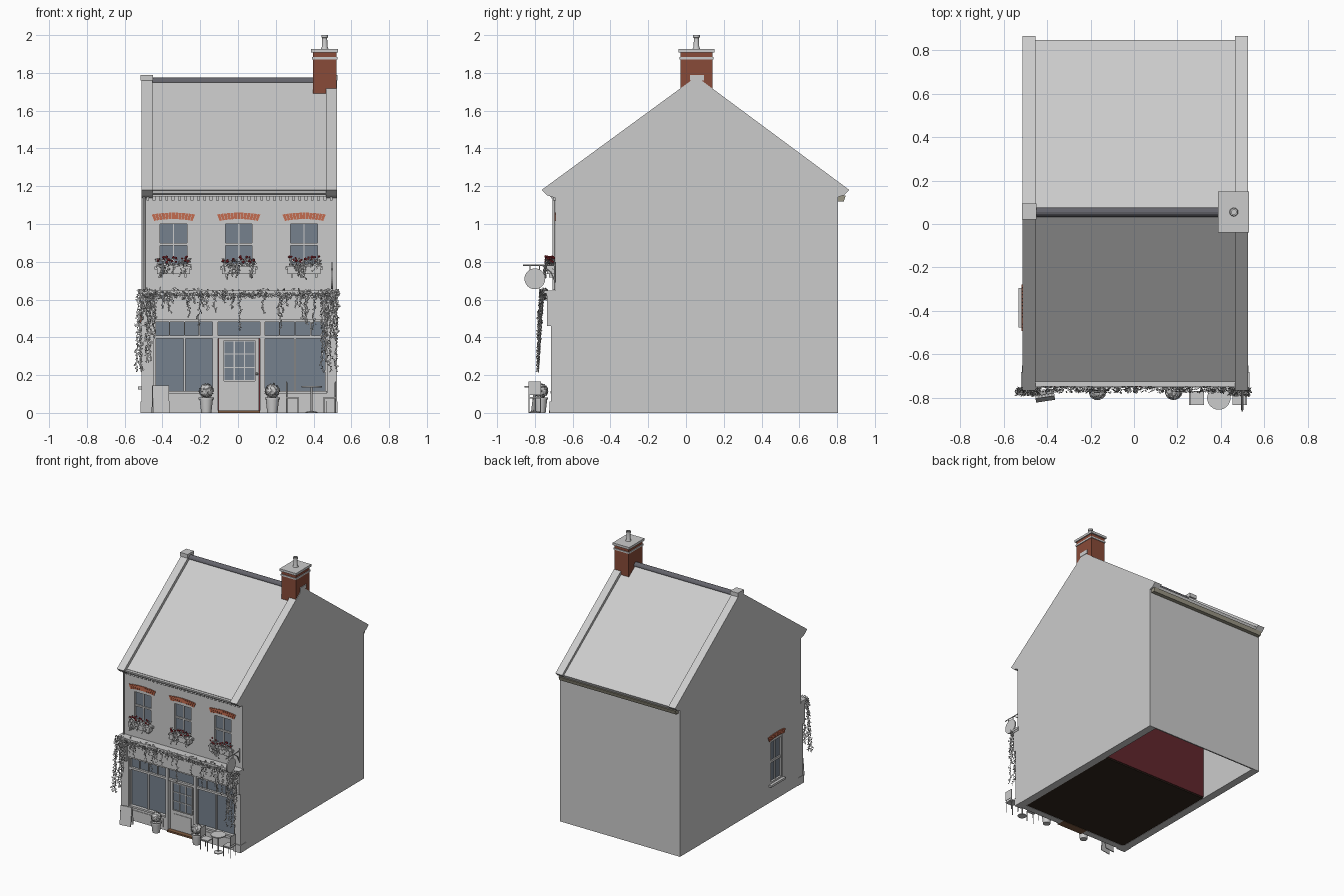
import bpy, bmesh, math, random
from mathutils import Vector, Matrix

if "Cube" in bpy.data.objects:
    bpy.data.objects.remove(bpy.data.objects["Cube"])

rng = random.Random(4)


def mat(name, r, g, b):
    m = bpy.data.materials.new(name)
    m.diffuse_color = (r, g, b, 1)
    m.use_nodes = True
    m.node_tree.nodes["Principled BSDF"].inputs["Base Color"].default_value = m.diffuse_color
    return m


BRICK = mat("chimney_brick", .25, .07, .04)
ARCH = mat("arch_brick", .55, .15, .08)
GLASS = mat("glass", .18, .22, .27)
RIDGE = mat("ridge_tile", .13, .13, .15)
FLOOR = mat("dark_floor", .03, .018, .012)
RED = mat("red_wall", .12, .02, .025)
PETAL = mat("petal", .4, .03, .04)
OAK = mat("door_step", .2, .1, .05)
GUTTER = mat("rear_gutter", .33, .31, .24)


def finish(name, bm, material=None, world=None):
    me = bpy.data.meshes.new(name)
    bmesh.ops.recalc_face_normals(bm, faces=bm.faces)
    bm.to_mesh(me)
    bm.free()
    ob = bpy.data.objects.new(name, me)
    bpy.context.collection.objects.link(ob)
    if material:
        me.materials.append(material)
    if world:
        ob.matrix_world = world
    return ob


def boxes(name, items, material=None, world=None):
    """items: (x0, x1, y0, y1, z0, z1) blocks joined in one mesh"""
    bm = bmesh.new()
    for x0, x1, y0, y1, z0, z1 in items:
        m = Matrix.Translation(((x0 + x1) / 2, (y0 + y1) / 2, (z0 + z1) / 2)) @ Matrix.Diagonal((x1 - x0, y1 - y0, z1 - z0, 1))
        bmesh.ops.create_cube(bm, size=1, matrix=m)
    return finish(name, bm, material, world)


def prism(name, pts, x0, x1, material=None):
    """(y, z) outline extruded along x"""
    bm = bmesh.new()
    f = bm.faces.new([bm.verts.new((x0, y, z)) for y, z in pts])
    g = bmesh.ops.extrude_face_region(bm, geom=[f])["geom"]
    bmesh.ops.translate(bm, vec=(x1 - x0, 0, 0), verts=[v for v in g if isinstance(v, bmesh.types.BMVert)])
    return finish(name, bm, material)


def lathe(name, x, y, prof, n=20, material=None):
    """stack of (radius, z) rings"""
    bm = bmesh.new()
    rings = [[bm.verts.new((x + r * math.cos(i * math.tau / n), y + r * math.sin(i * math.tau / n), z)) for i in range(n)] for r, z in prof]
    for a, b in zip(rings, rings[1:]):
        for i in range(n):
            bm.faces.new((a[i], a[(i + 1) % n], b[(i + 1) % n], b[i]))
    bm.faces.new(rings[0])
    bm.faces.new(rings[-1])
    for f in bm.faces:
        f.smooth = len(f.verts) == 4
    ob = finish(name, bm, material)
    ob.data.set_sharp_from_angle(angle=math.radians(35))
    return ob


def tubes(name, paths, r, material=None):
    cu = bpy.data.curves.new(name, "CURVE")
    cu.dimensions, cu.bevel_depth, cu.bevel_resolution, cu.use_fill_caps = "3D", r, 1, True
    for p in paths:
        s = cu.splines.new("POLY")
        s.points.add(len(p) - 1)
        for q, c in zip(s.points, p):
            q.co = (*c, 1)
    ob = bpy.data.objects.new(name, cu)
    bpy.context.collection.objects.link(ob)
    if material:
        cu.materials.append(material)


def cut(ob, items):
    c = boxes(ob.name + "_cutter", items)
    c.hide_render = c.hide_viewport = True
    md = ob.modifiers.new("openings", "BOOLEAN")
    md.object, md.solver = c, "EXACT"


def leaf(bm, p, s, out=(0, -1, 0)):
    n = (Vector(out) + Vector([rng.uniform(-.8, .8) for _ in range(3)])).normalized()
    d = n.cross(Vector([rng.uniform(-1, 1) for _ in range(3)])).normalized()
    e, p = n.cross(d), Vector(p)
    bm.faces.new([bm.verts.new(p + v) for v in (-d * s, e * s * .6 - d * s * .2 + n * s * .2, d * s, -e * s * .6 - d * s * .2 + n * s * .2)])


def strand(bm, stems, top, bottom, step=.009):
    a, b = Vector(top), Vector(bottom)
    n = max(3, int((b - a).length / step))
    pts = []
    for i in range(n + 1):
        p = a.lerp(b, i / n) + Vector((.004 * math.sin(i * .8), rng.uniform(-.003, .003), 0))
        pts.append(p)
        leaf(bm, p + Vector((rng.uniform(-.009, .009), rng.uniform(-.008, .003), 0)), rng.uniform(.006, .01))
    stems.append(pts)


# Gable walls with kneelers, roof, ridge
outline = [(-.655, 0), (-.655, 1.13), (-.70, 1.14), (-.735, 1.152), (-.765, 1.18), (.055, 1.78),
           (.865, 1.18), (.835, 1.152), (.795, 1.14), (.795, 0)]
left_wall = prism("left_gable_wall", outline, -.512, -.452)
prism("right_gable_wall", outline, .465, .524)
for side, a, b in (("left", -.515, -.449), ("right", .462, .527)):
    boxes(side + "_gable_apex_stone", [(a, b, .02, .095, 1.76, 1.79)])
prism("roof", [(-.725, 1.179), (.055, 1.75), (.845, 1.172), (.835, 1.15), (.055, 1.715), (-.715, 1.158)], -.452, .465)
prism("ridge_tiles", [(.055 + .022 * math.cos(a), 1.75 + .026 * math.sin(a)) for a in [i * math.pi / 8 for i in range(9)]], -.452, .42, RIDGE)
boxes("back_wall", [(-.512, .524, .795, .805, 0, 1.15)])
prism("rear_gutter", [(.805, 1.12), (.835, 1.12), (.845, 1.15), (.805, 1.15)], -.5, .51, GUTTER)

# Upper facade, dentils and eaves
XS = (-.342, .004, .35)
front = boxes("front_upper_wall", [(-.512, .524, -.69, -.655, .48, 1.15)])
cut(front, [(x - .084, x + .084, -.72, -.66, .775, 1.012) for x in XS])
boxes("dentils", [(-.485 + i * .0335, -.47 + i * .0335, -.705, -.69, 1.125, 1.145) for i in range(30)])
boxes("eaves_cornice", [(-.505, .517, -.718, -.68, 1.145, 1.16)])
prism("front_gutter", [(-.748, 1.177), (-.745, 1.162), (-.733, 1.157), (-.718, 1.162), (-.715, 1.177)], -.5, .51)
tubes("downpipe", [[(-.497, -.72, 1.16), (-.497, -.7, 1.13), (-.497, -.7, .65)]], .007)


# Sash windows; local -y faces out, origin at bottom centre on the wall face
def sash(name, world, w, h):
    a, f = w / 2, .013
    boxes(name + "_glass", [(-a, a, .018, .026, 0, h)], GLASS, world)
    boxes(name + "_frame", [(-a, -a + f, .003, .026, 0, h), (a - f, a, .003, .026, 0, h), (-a, a, .003, .026, h - f, h),
          (-a, a, .003, .026, 0, f), (-a, a, .008, .024, h * .47, h * .52), (-.003, .003, .011, .022, 0, h)], None, world)
    boxes(name + "_sill", [(-a - .015, a + .015, -.018, .02, -.016, 0)], None, world)
    bm = bmesh.new()
    n, span, R = 13, .42, (a + .018) / math.sin(.42)
    for i in range(n):
        t0, t1 = [-span + 2 * span * (i + k) / n for k in (.06, .94)]
        ring = []
        for y in (-.006, .012):
            ring.append([bm.verts.new((r * math.sin(t), y, h + .014 + (r - R) + .45 * (R * math.cos(t) - R)))
                         for t, r in ((t0, R), (t1, R), (t1, R + .034), (t0, R + .034))])
        bm.faces.new(ring[0])
        bm.faces.new(ring[1])
        for k in range(4):
            j = (k + 1) % 4
            bm.faces.new((ring[0][k], ring[0][j], ring[1][j], ring[1][k]))
    finish(name + "_brick_arch", bm, ARCH, world)


for i, x in enumerate(XS):
    sash(f"upper_window_{i}", Matrix.Translation((x, -.69, .775)), .168, .237)
sash("side_window", Matrix.Translation((-.512, -.385, .14)) @ Matrix.Rotation(-math.pi / 2, 4, "Z"), .15, .335)
cut(left_wall, [(-.54, -.482, -.46, -.31, .14, .475)])

# Window boxes with leaves and red flowers
for i, x in enumerate(XS):
    boxes(f"window_box_{i}", [(x - .088, x + .088, -.735, -.692, .735, .775), (x - .093, x + .093, -.739, -.692, .768, .778),
          (x - .07, x - .058, -.725, -.69, .718, .735), (x + .058, x + .07, -.725, -.69, .718, .735)])
    bm, stems, fl = bmesh.new(), [], bmesh.new()
    for _ in range(110):
        leaf(bm, (x + rng.uniform(-.09, .09), rng.uniform(-.745, -.698), rng.uniform(.775, .815)), rng.uniform(.006, .011))
    for _ in range(8):
        u = x + rng.uniform(-.085, .085)
        strand(bm, stems, (u, -.741, .78), (u + rng.uniform(-.01, .01), -.745, rng.uniform(.71, .755)))
    for _ in range(18):
        p = (x + rng.uniform(-.085, .085), rng.uniform(-.745, -.7), rng.uniform(.795, .828))
        bmesh.ops.create_icosphere(fl, subdivisions=1, radius=rng.uniform(.006, .009), matrix=Matrix.Translation(p))
    finish(f"box_leaves_{i}", bm)
    finish(f"box_flowers_{i}", fl, PETAL)
    tubes(f"box_stems_{i}", stems, .0012)

# Shopfront
boxes("pilasters", [(-.512, -.445, -.715, -.65, 0, .5), (.47, .524, -.715, -.65, 0, .5),
      (-.515, -.442, -.722, -.65, 0, .06), (.467, .527, -.722, -.65, 0, .06)])
boxes("consoles", [(-.512, -.452, -.735, -.69, .46, .62), (.467, .524, -.735, -.69, .46, .62)])
boxes("fascia", [(-.505, .517, -.718, -.68, .495, .62), (-.44, .455, -.723, -.7, .515, .605)])
boxes("shop_cornice", [(-.515, .527, -.738, -.68, .618, .632), (-.52, .53, -.752, -.68, .632, .648)])
bars = [(-.45, .475, -.708, -.675, .482, .5), (-.45, .475, -.708, -.675, .395, .411),
        (-.127, -.106, -.712, -.66, 0, .49), (.116, .137, -.712, -.66, 0, .49)]
glass = [(-.106, .116, -.692, -.684, .41, .485)]
for a, b in ((-.44, -.127), (.137, .468)):
    w = b - a
    boxes("stall_riser", [(a - .01, b + .005, -.71, -.66, 0, .105), (a + .02, b - .02, -.714, -.7, .02, .085)])
    bars += [(a, b, -.718, -.675, .103, .117), (a + w / 2 - .005, a + w / 2 + .005, -.704, -.68, .11, .4)]
    bars += [(a + w * k / 4 - .003, a + w * k / 4 + .003, -.702, -.68, .405, .49) for k in (1, 2, 3)]
    bars += [(a - .004, a + .007, -.706, -.675, .11, .49), (b - .007, b + .004, -.706, -.675, .11, .49)]
    glass.append((a, b, -.692, -.684, .11, .485))
boxes("shop_frames", bars)
boxes("shop_glass", glass, GLASS)
boxes("door", [(-.102, .112, -.69, -.665, .012, .395), (-.07, .08, -.694, -.68, .04, .14)])
boxes("door_glass", [(-.075, .09, -.693, -.68, .17, .382)], GLASS)
boxes("door_glazing_bars", [(-.075 + .055 * k - .003, -.075 + .055 * k + .003, -.698, -.69, .17, .382) for k in (0, 1, 2, 3)]
      + [(-.075, .09, -.698, -.69, z - .003, z + .003) for z in (.17, .241, .312, .382)])
lathe("door_knob", .1, -.697, [(.003, .2), (.007, .204), (.007, .21), (.003, .214)], 10)
boxes("door_step", [(-.106, .116, -.725, -.66, 0, .013)], OAK)

# Room behind the shopfront
boxes("shop_floor", [(-.452, .465, -.66, .24, .002, .012)], FLOOR)
boxes("shop_back_wall", [(-.452, .465, .23, .245, .012, .55)], RED)
boxes("shop_ceiling", [(-.452, .465, -.66, .795, .55, .56)])

# Chimney
boxes("chimney_stack", [(.397, .521, -.03, .14, 1.69, 1.91)], BRICK)
boxes("chimney_bands", [(.392, .526, -.035, .145, 1.872, 1.884), (.387, .529, -.04, .15, 1.908, 1.926)])
lathe("chimney_pot", .459, .055, [(.02, 1.926), (.015, 1.94), (.013, 1.985), (.018, 1.988), (.018, 2.0), (.011, 2.0), (.011, 1.96)], 16)

# Climbing plant over the shop cornice with hanging strands
bm, stems = bmesh.new(), []
for _ in range(620):
    leaf(bm, (rng.uniform(-.52, .525), rng.uniform(-.775, -.735), rng.gauss(.628, .012)), rng.uniform(.007, .012))
for _ in range(26):
    x = rng.uniform(-.42, .42)
    strand(bm, stems, (x, -.76, .63), (x + rng.uniform(-.015, .015), -.768, .63 - .04 - .15 * rng.random() ** 2))
for s, mid in ((-1, -.485), (1, .487)):
    for k in range(11):
        x = mid + (k - 5) * .009
        strand(bm, stems, (x, -.755, .65), (x + rng.uniform(-.012, .012), -.783, rng.choice((.22, .27, .33, .4, .46, .5))), .0085)
stems.append([(-.52 + i * .026, -.755 + .008 * math.sin(i * 2), .628 + .01 * math.sin(i * 1.3)) for i in range(41)])
finish("climbing_leaves", bm)
tubes("climbing_stems", stems, .0014)

# Potted topiary balls
for x in (-.168, .182):
    lathe("plant_pot", x, -.77, [(.027, 0), (.035, .07), (.04, .07), (.04, .082), (.033, .082), (.03, .074)])
    bm = bmesh.new()
    c = Vector((x, -.77, .117))
    bmesh.ops.create_icosphere(bm, subdivisions=2, radius=.036, matrix=Matrix.Translation(c))
    for _ in range(160):
        d = Vector([rng.gauss(0, 1) for _ in range(3)]).normalized()
        leaf(bm, c + d * .037, .008, d)
    finish("topiary_ball", bm)

# Folding pavement board, turned slightly
turn = Matrix.Translation((-.41, -.79, 0)) @ Matrix.Rotation(.15, 4, "Z")
for s in (-1, 1):
    boxes("pavement_board", [(-.044, .044, -.003, .003, 0, .145)], None,
          turn @ Matrix.Translation((0, s * .022, 0)) @ Matrix.Rotation(s * .13, 4, "X"))

# Cafe table and two chairs
lathe("cafe_table", .39, -.80, [(.032, 0), (.032, .005), (.005, .01), (.005, .134), (.054, .134), (.054, .142)], 24)
for x, back in ((.288, -1), (.485, 1)):
    boxes("chair_seat", [(x - .033, x + .033, -.833, -.767, .076, .084)])
    b = x + back * .031
    boxes("chair_back", [(b - .003, b + .003, -.833, -.767, .095, .167)])
    tubes("chair_legs", [[(x + i * .03, -.8 + j * .03, 0), (x + i * .03, -.8 + j * .03, .16 if i == back else .08)]
                         for i in (-1, 1) for j in (-1, 1)], .003)

# Hanging disc sign on a bracket
tubes("sign_bracket", [[(.498, -.69, .782), (.498, -.862, .782)], [(.498, -.695, .69), (.498, -.695, .80)],
      [(.498, -.695, .70), (.498, -.715, .745), (.498, -.76, .78)],
      [(.498, -.775, .782), (.498, -.775, .755)], [(.498, -.825, .782), (.498, -.825, .755)]], .0035)
prism("hanging_sign", [(-.80 + .055 * math.cos(i * math.tau / 32), .71 + .055 * math.sin(i * math.tau / 32)) for i in range(32)], .493, .503)
